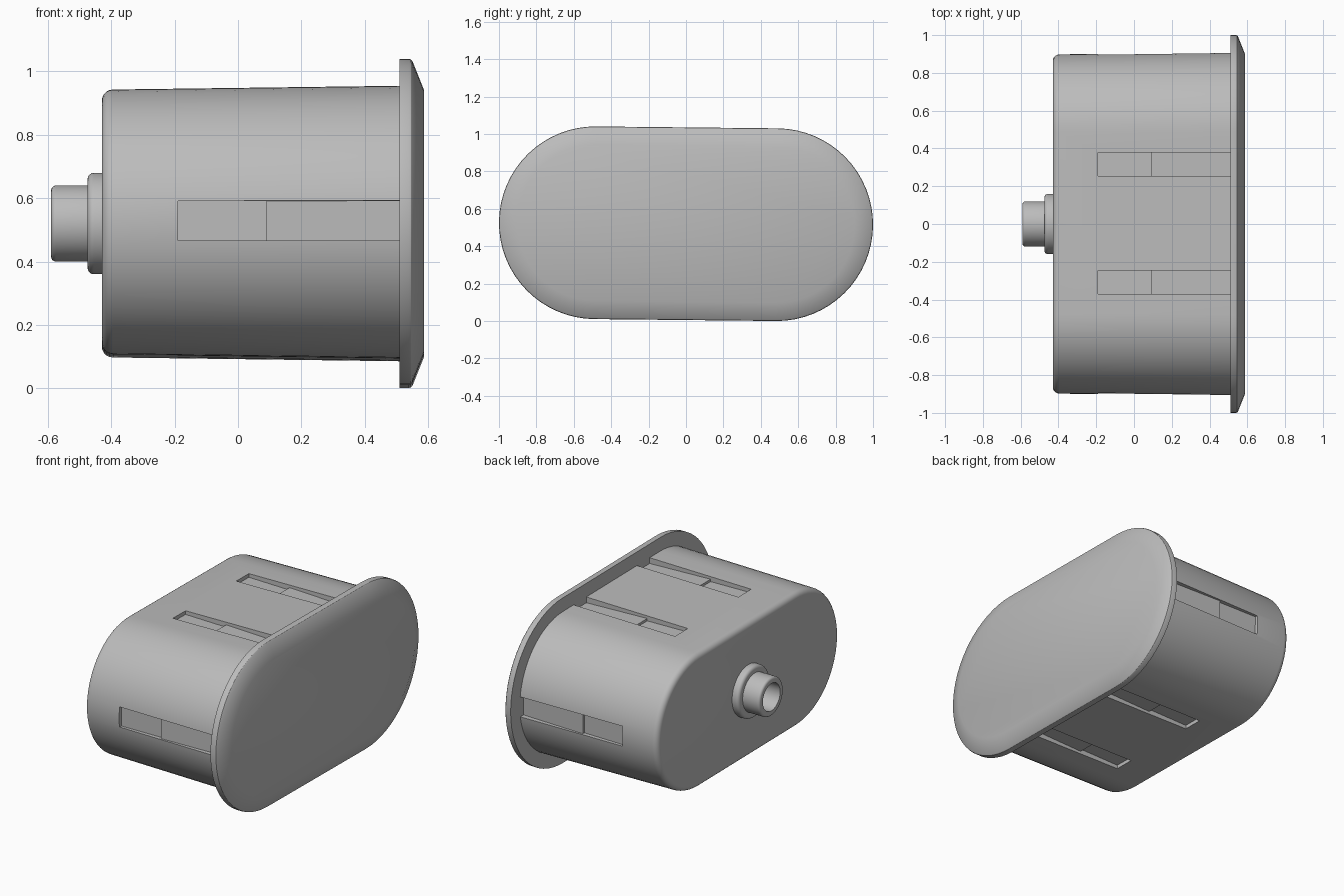
import bpy, bmesh, math
from mathutils import Matrix

cube = bpy.data.objects.get("Cube")
if cube:
    bpy.data.objects.remove(cube)

grey = bpy.data.materials.new("plain_grey")
grey.use_nodes = True
COLOUR = (0.5, 0.5, 0.5, 1)
grey.diffuse_color = COLOUR
grey.node_tree.nodes["Principled BSDF"].inputs["Base Color"].default_value = COLOUR

CENTRE_Z = 0.52
PLACE = Matrix.Translation((0, 0, CENTRE_Z)) @ Matrix.Rotation(math.radians(-0.6), 4, 'X')


def make_object(name, bm, matrix=PLACE):
    bmesh.ops.recalc_face_normals(bm, faces=bm.faces)
    mesh = bpy.data.meshes.new(name)
    bm.to_mesh(mesh)
    bm.free()
    mesh.materials.append(grey)
    obj = bpy.data.objects.new(name, mesh)
    bpy.context.collection.objects.link(obj)
    mesh.transform(matrix)
    return obj


def loft(name, profile, half_straight=0.0, steps=32):
    """Sweep (x, radius) pairs around a stadium, or a circle when half_straight is 0."""
    bm = bmesh.new()
    rings = []
    for x, radius in profile:
        ring = []
        for side in (1, -1):
            count = steps + 1 if half_straight else steps
            for i in range(count):
                a = math.pi * i / steps
                ring.append(bm.verts.new((x, side * (half_straight + radius * math.sin(a)),
                                          side * radius * math.cos(a))))
        rings.append(ring)
    for r0, r1 in zip(rings, rings[1:]):
        for i in range(len(r0)):
            j = (i + 1) % len(r0)
            bm.faces.new((r0[i], r0[j], r1[j], r1[i]))
    bm.faces.new(rings[0])
    bm.faces.new(rings[-1])
    return make_object(name, bm)


def rounded(x, radius, r, outward=True):
    """Quarter-round lip from the end face at x onto a wall of the given radius."""
    pts = []
    for i in range(6):
        a = math.pi / 2 * i / 5
        pts.append((x + r * (1 - math.sin(a)), radius - r * (1 - math.cos(a))))
    return pts if not outward else pts[::-1]


def slot_cutter(name, angle, offset, surface):
    """Stepped pocket: a deep end and a shallow ramp that sinks towards the flange."""
    outline = [(-0.19, surface + 0.1), (-0.19, surface - 0.025), (0.09, surface - 0.03),
               (0.09, surface - 0.015), (0.53, surface - 0.03), (0.53, surface + 0.1)]
    bm = bmesh.new()
    face = bm.faces.new([bm.verts.new((x, offset - 0.0625, h)) for x, h in outline])
    out = bmesh.ops.extrude_face_region(bm, geom=[face])
    verts = [v for v in out["geom"] if isinstance(v, bmesh.types.BMVert)]
    bmesh.ops.translate(bm, verts=verts, vec=(0, 0.125, 0))
    return make_object(name, bm, PLACE @ Matrix.Rotation(angle, 4, 'X'))


# Tapered housing with a rounded closed end
body = loft("housing", rounded(-0.43, 0.418, 0.035) + [(0.52, 0.43)], 0.48)

# Pockets: two on top, two underneath, one at each rounded side
cutters = [slot_cutter("slot_cutter", a, y, 0.423) for a in (0, math.pi) for y in (-0.312, 0.312)]
cutters += [slot_cutter("slot_cutter", a, 0, 0.903) for a in (math.pi / 2, -math.pi / 2)]
for cutter in cutters:
    mod = body.modifiers.new("slot", 'BOOLEAN')
    mod.operation = 'DIFFERENCE'
    mod.solver = 'EXACT'
    mod.object = cutter
bpy.context.view_layer.objects.active = body
for mod in list(body.modifiers):
    bpy.ops.object.modifier_apply(modifier=mod.name)
for cutter in cutters:
    bpy.data.objects.remove(cutter)

# Chamfered cover flange
flange = loft("cover_flange", [(0.51, 0.515), (0.54, 0.515), (0.546, 0.513), (0.551, 0.507),
                               (0.587, 0.417)], 0.485)

# Cable collar and hollow spout
collar = loft("spout_collar", rounded(-0.475, 0.16, 0.02) + [(-0.42, 0.16)])
spout = loft("spout", [(-0.44, 0.085), (-0.59, 0.085)] + rounded(-0.59, 0.12, 0.015)
             + [(-0.465, 0.12)])

# The bore runs through the collar
bore = loft("bore_cutter", [(-0.6, 0.085), (-0.44, 0.085)])
bpy.context.view_layer.objects.active = collar
mod = collar.modifiers.new("bore", 'BOOLEAN')
mod.solver = 'EXACT'
mod.object = bore
bpy.ops.object.modifier_apply(modifier=mod.name)
bpy.data.objects.remove(bore)

# Open the outer end of the spout by dropping its flat cap inside the collar
bm = bmesh.new()
bm.from_mesh(spout.data)
caps = [f for f in bm.faces if len(f.verts) > 4 and f.calc_center_median().x > -0.47
        and max(v.co.z for v in f.verts) > CENTRE_Z + 0.1]
bmesh.ops.delete(bm, geom=caps, context='FACES')
bmesh.ops.recalc_face_normals(bm, faces=bm.faces)
bm.to_mesh(spout.data)
bm.free()

# Smooth curves, crisp edges
for obj in (body, flange, collar, spout):
    bpy.ops.object.select_all(action='DESELECT')
    obj.select_set(True)
    bpy.context.view_layer.objects.active = obj
    bpy.ops.object.shade_smooth_by_angle(angle=math.radians(25))
